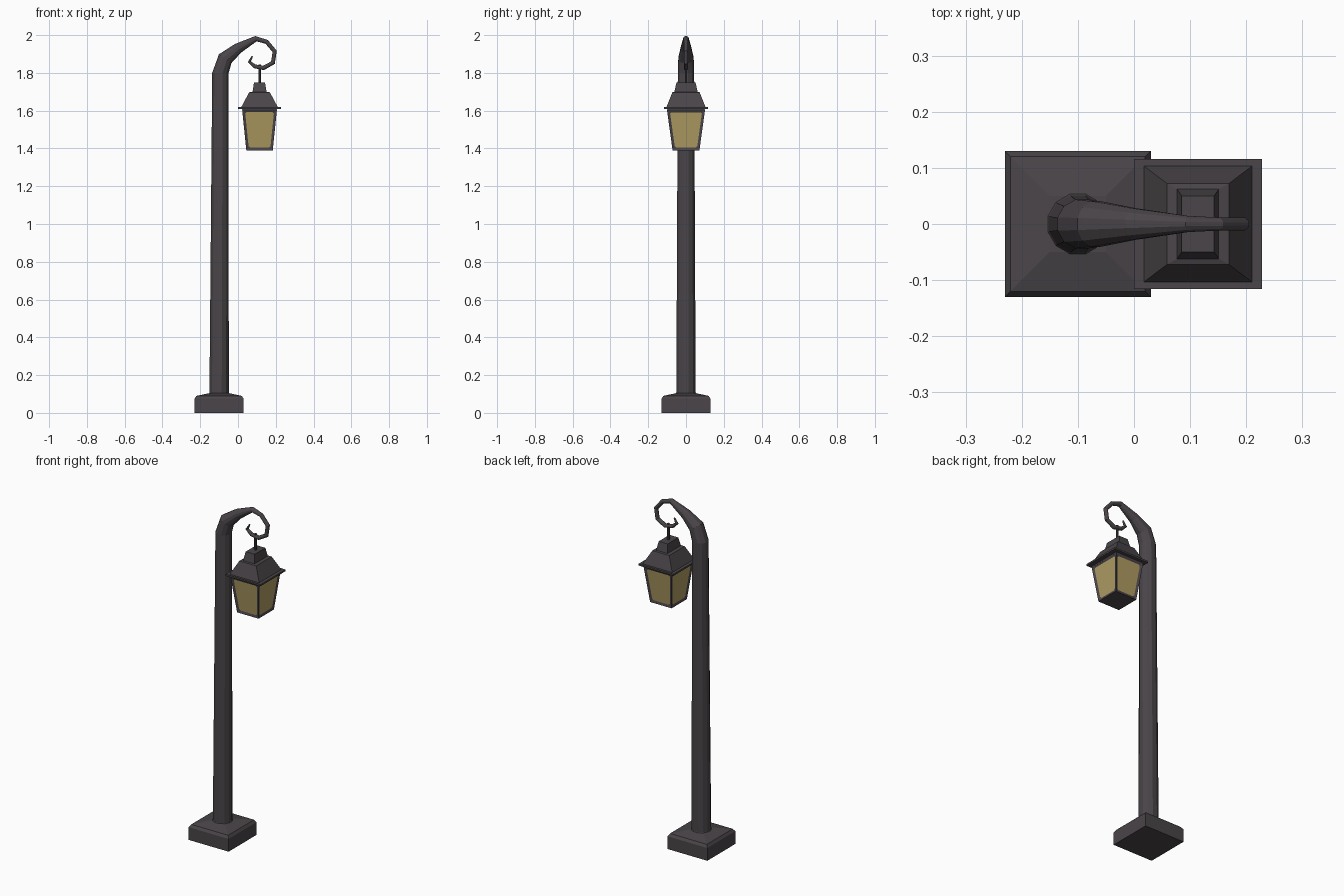
import bpy, bmesh, math
from mathutils import Vector

if "Cube" in bpy.data.objects:
    bpy.data.objects.remove(bpy.data.objects["Cube"])


def material(name, rgb):
    m = bpy.data.materials.new(name)
    m.diffuse_color = (*rgb, 1)
    m.use_nodes = True
    m.node_tree.nodes["Principled BSDF"].inputs["Base Color"].default_value = m.diffuse_color
    return m


IRON = material("dark iron", (0.068, 0.059, 0.066))
GLASS = material("amber glass", (0.43, 0.335, 0.125))


def loft(name, rings):
    """Skin a list of point rings and cap both ends."""
    bm = bmesh.new()
    loops = [[bm.verts.new(p) for p in ring] for ring in rings]
    n = len(loops[0])
    for a, b in zip(loops, loops[1:]):
        for i in range(n):
            j = (i + 1) % n
            bm.faces.new((a[i], a[j], b[j], b[i]))
    bm.faces.new(loops[0])
    bm.faces.new(loops[-1])
    bmesh.ops.recalc_face_normals(bm, faces=bm.faces)
    me = bpy.data.meshes.new(name)
    bm.to_mesh(me)
    bm.free()
    ob = bpy.data.objects.new(name, me)
    bpy.context.collection.objects.link(ob)
    me.materials.append(IRON)
    return ob


def rect_loft(name, cx, profile):
    """Stacked rectangles: (half x, half y, z)."""
    return loft(name, [[(cx + sx * hx, sy * hy, z) for sx, sy in
                        ((-1, -1), (1, -1), (1, 1), (-1, 1))] for hx, hy, z in profile])


def tube(name, path, sides):
    """Tube along (x, z, radius) points in the xz plane."""
    pts = [Vector((x, 0, z)) for x, z, r in path]
    side = Vector((0, 1, 0))
    rings = []
    for i, p in enumerate(pts):
        t = pts[min(i + 1, len(pts) - 1)] - pts[max(i - 1, 0)]
        nrm = side.cross(t.normalized())
        r = path[i][2]
        angs = [2 * math.pi * (k + 0.5) / sides for k in range(sides)]
        rings.append([p + r * (math.cos(a) * nrm + math.sin(a) * side) for a in angs])
    return loft(name, rings)


# square foot with chamfered, gently pitched top
rect_loft("base", -0.1, [(.13, .13, 0), (.13, .13, .075), (.12, .12, .09), (.05, .05, .105)])

# tapering post that bends over into a curled hook
tube("post_and_hook", [
    (-.1, .085, .058), (-.1, .1, .058), (-.1, .108, .053), (-.093, 1.8, .045),
    (-.068, 1.875, .042), (0, 1.93, .029), (.095, 1.981, .015), (.152, 1.964, .012),
    (.194, 1.914, .012), (.185, 1.854, .012), (.135, 1.826, .012),
    (.087, 1.835, .011), (.06, 1.859, .009), (.076, 1.888, .004)], 12)

# lantern hanger
CX = 0.114
tube("hanger_rod", [(CX, 1.74, .007), (CX, 1.845, .007)], 8)

# lantern roof: cap, hipped roof and wide eave
rect_loft("lantern_roof", CX, [
    (.09, .098, 1.6), (.09, .098, 1.609), (.114, .116, 1.61), (.114, .116, 1.62),
    (.096, .103, 1.62), (.055, .072, 1.697), (.037, .062, 1.7), (.029, .05, 1.75)])

# lantern body: tapered box with recessed panes on the four sides
body = rect_loft("lantern_body", CX, [(.07, .071, 1.39), (.092, .101, 1.605)])
body.data.materials.append(GLASS)
bm = bmesh.new()
bm.from_mesh(body.data)
panes = [f for f in bm.faces if abs(f.normal.z) < 0.5]
bmesh.ops.inset_individual(bm, faces=panes, thickness=.014, depth=-.005, use_even_offset=True)
for f in panes:
    f.material_index = 1
# clip the pane corners
corners = {v for f in panes for v in f.verts}
bmesh.ops.bevel(bm, geom=list(corners), offset=.008, segments=1, affect='VERTICES')
for f in bm.faces:
    c = f.calc_center_median()
    f.material_index = int(len(f.verts) == 8 and abs(f.normal.z) < 0.5)
bm.to_mesh(body.data)
bm.free()
